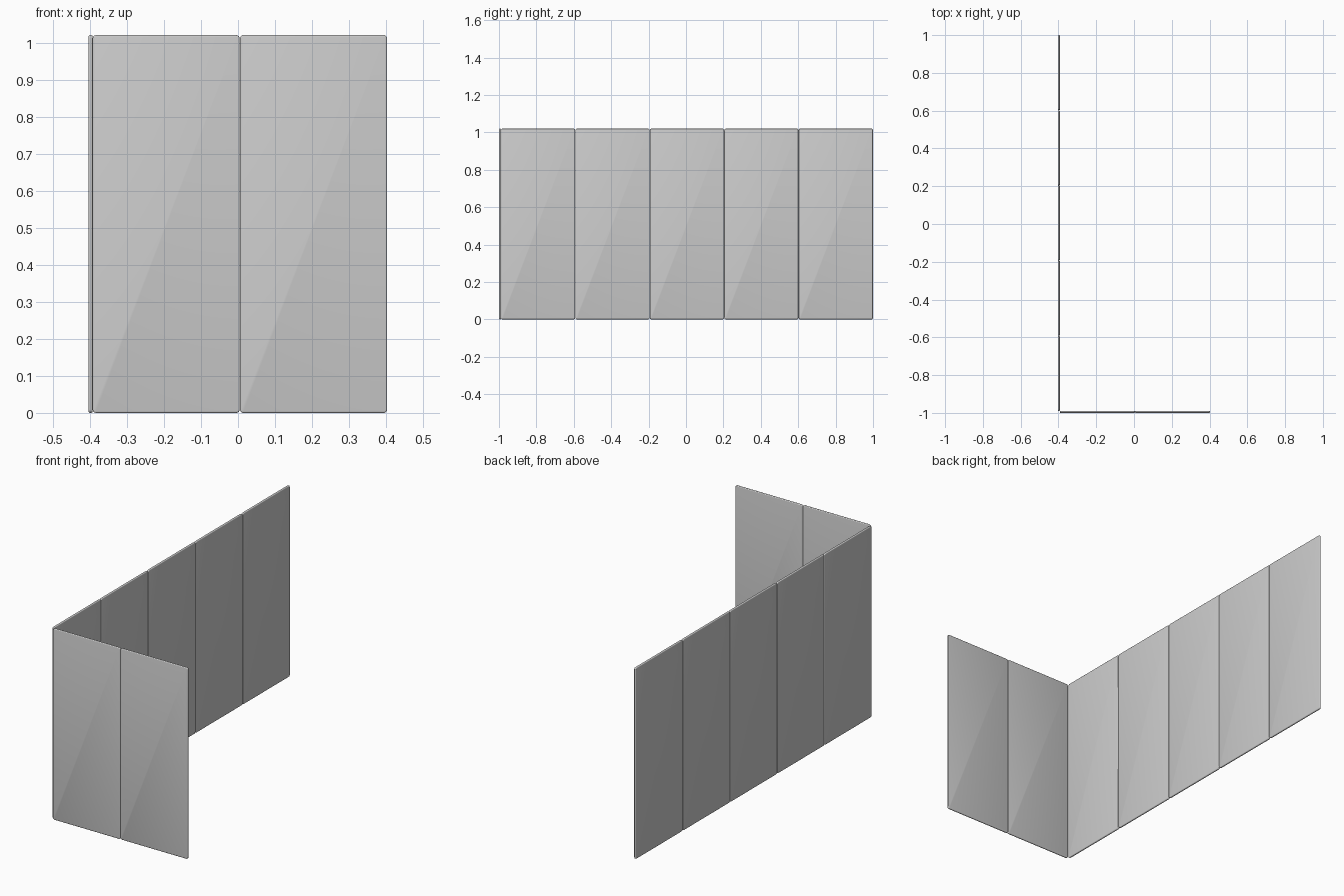
import bpy, bmesh, math
from mathutils import Matrix

if "Cube" in bpy.data.objects:
    bpy.data.objects.remove(bpy.data.objects["Cube"])

PITCH, GAP, THICK, HEIGHT = 0.398, 0.001, 0.011, 1.02


def panel(name, center, along_y):
    # Thin slab with rounded corners and softly rounded rim
    bm = bmesh.new()
    bmesh.ops.create_cube(bm, size=1, matrix=Matrix.Diagonal((PITCH - GAP, THICK, HEIGHT, 1)))
    corners = [e for e in bm.edges if abs(e.verts[0].co.y - e.verts[1].co.y) > THICK / 2]
    bmesh.ops.bevel(bm, geom=corners, offset=0.009, segments=4, profile=0.5, affect='EDGES')
    rim = [e for e in bm.edges if e.verts[0].co.y * e.verts[1].co.y > 0]
    bmesh.ops.bevel(bm, geom=rim, offset=0.004, segments=3, profile=0.5, affect='EDGES')
    if along_y:
        bm.transform(Matrix.Rotation(math.pi / 2, 4, 'Z'))
    mesh = bpy.data.meshes.new(name)
    bm.to_mesh(mesh)
    bm.free()
    ob = bpy.data.objects.new(name, mesh)
    bpy.context.collection.objects.link(ob)
    ob.location = (center[0], center[1], HEIGHT / 2)
    bpy.ops.object.select_all(action='DESELECT')
    ob.select_set(True)
    bpy.context.view_layer.objects.active = ob
    bpy.ops.object.shade_smooth_by_angle(angle=math.radians(35))


# Long side of the folding screen: five panels
for i in range(5):
    panel(f"long_side_panel_{i + 1}", (-0.398, -0.99 + PITCH * (i + 0.5)), True)

# Short side, folded at a right angle: two panels
for i in range(2):
    panel(f"short_side_panel_{i + 1}", (-0.393 + PITCH * (i + 0.5), -1 + THICK / 2), False)
